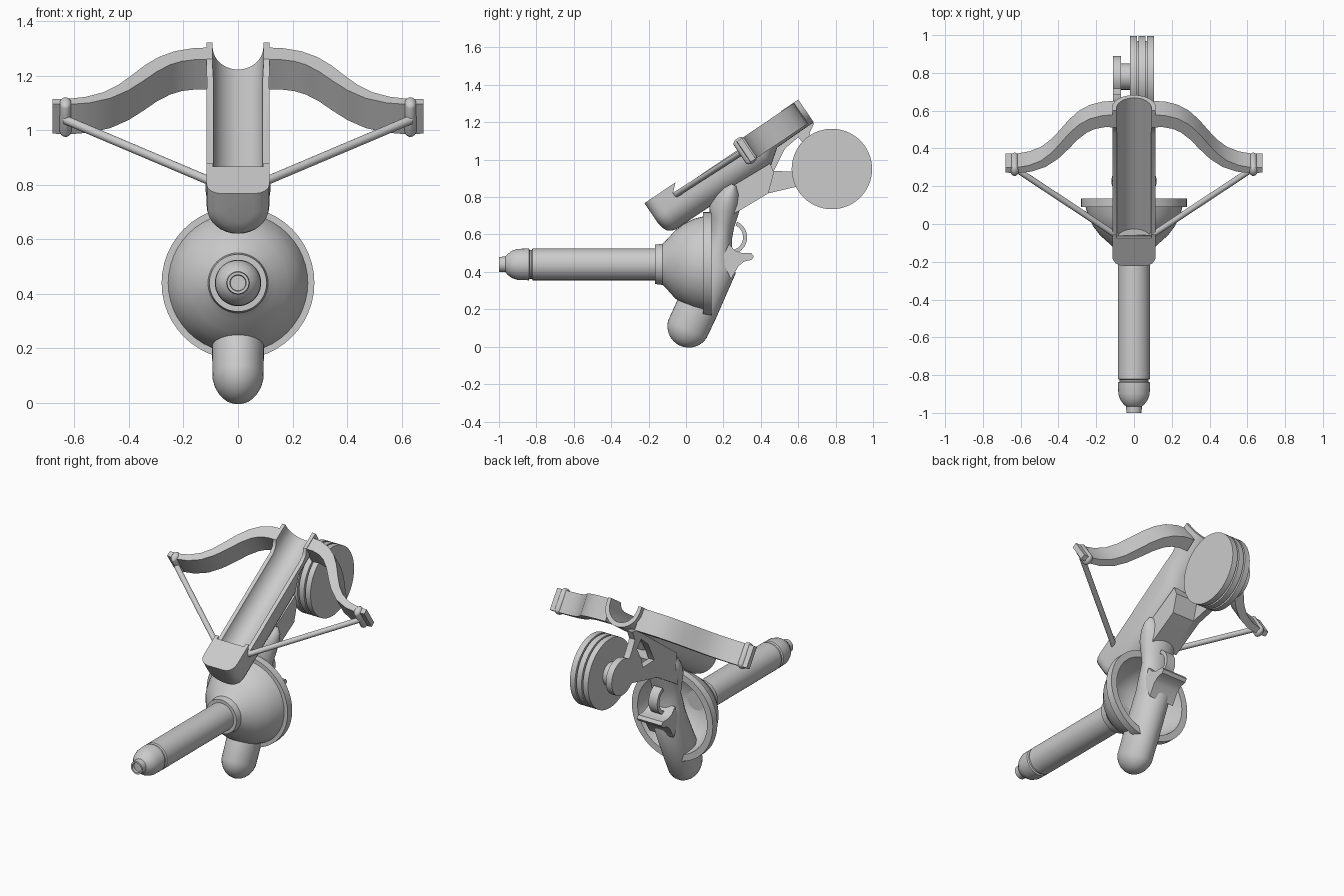
import bpy, bmesh, math
from mathutils import Matrix, Vector

if "Cube" in bpy.data.objects:
    bpy.data.objects.remove(bpy.data.objects["Cube"])

grey = bpy.data.materials.new("plain_grey")
grey.use_nodes = True
COLOUR = (0.6, 0.6, 0.6, 1)
grey.diffuse_color = COLOUR
grey.node_tree.nodes["Principled BSDF"].inputs["Base Color"].default_value = COLOUR

TILT = Matrix.Rotation(math.radians(34), 4, 'X')      # stock frame: x, along, up
GRIP = Matrix.Translation((0, 0.015, 0.11)) @ Matrix.Rotation(math.radians(-25), 4, 'X')


def finish(name, bm, matrix=Matrix(), cutters=()):
    """Turn a bmesh into a shaded object, cutting it when asked."""
    bmesh.ops.recalc_face_normals(bm, faces=bm.faces)
    me = bpy.data.meshes.new(name)
    bm.to_mesh(me)
    bm.free()
    me.transform(matrix)
    me.materials.append(grey)
    ob = bpy.data.objects.new(name, me)
    bpy.context.collection.objects.link(ob)
    bpy.ops.object.select_all(action='DESELECT')
    ob.select_set(True)
    bpy.context.view_layer.objects.active = ob
    for cutter in cutters:
        mod = ob.modifiers.new("cut", 'BOOLEAN')
        mod.operation, mod.object, mod.solver = 'DIFFERENCE', cutter, 'EXACT'
        bpy.ops.object.modifier_apply(modifier=mod.name)
        cutter.hide_render = True
        cutter.hide_set(True)
    bpy.ops.object.shade_smooth_by_angle(angle=math.radians(35))
    return ob


def loft(name, rings, matrix=Matrix(), cutters=(), closed=False):
    """Skin a list of equal rings of points."""
    bm = bmesh.new()
    loops = [[bm.verts.new(p) for p in ring] for ring in rings]
    n = len(loops[0])
    pairs = list(zip(loops, loops[1:])) + ([(loops[-1], loops[0])] if closed else [])
    for a, b in pairs:
        for i in range(n):
            j = (i + 1) % n
            bm.faces.new((a[i], a[j], b[j], b[i]))
    if not closed:
        bm.faces.new(loops[0])
        bm.faces.new(loops[-1])
    return finish(name, bm, matrix, cutters)


def slab(name, outline, x0, x1, matrix=Matrix(), cutters=()):
    """Side outline in y, z given thickness along x."""
    return loft(name, [[(x, y, z) for y, z in outline] for x in (x0, x1)], matrix, cutters)


def lathe_y(name, profile, z, closed=False, seg=48):
    """Turn (y, radius) pairs about a line along y at height z."""
    angles = [math.tau * i / seg for i in range(seg)]
    return loft(name, [[(r * math.cos(a), y, z + r * math.sin(a)) for a in angles]
                       for y, r in profile], closed=closed)


def rod(name, a, b, radius, matrix=Matrix(), seg=24):
    a, b = Vector(a), Vector(b)
    bm = bmesh.new()
    turn = (b - a).to_track_quat('Z', 'Y').to_matrix().to_4x4()
    bmesh.ops.create_cone(bm, cap_ends=True, segments=seg, radius1=radius, radius2=radius,
                          depth=(b - a).length, matrix=Matrix.Translation((a + b) / 2) @ turn)
    return finish(name, bm, matrix)


def circle(y, z, r, start=0, end=360, steps=40):
    span = [math.radians(start + (end - start) * i / steps) for i in range(steps + 1)]
    return [(y + r * math.cos(a), z + r * math.sin(a)) for a in span]


# Front barrel with a stepped nose
lathe_y("barrel", [(-0.1, 0.085), (-0.82, 0.085), (-0.825, 0.077), (-0.835, 0.077), (-0.84, 0.085),
                   (-0.9, 0.083), (-0.93, 0.073), (-0.955, 0.055), (-0.965, 0.042),
                   (-1.0, 0.04), (-1.0, 0.03), (-0.985, 0.028)], 0.44)

# Hollow hand guard: collar, bowl and flat rim
lathe_y("guard_bowl", [(-0.165, 0.06), (-0.165, 0.105), (-0.125, 0.11), (-0.1, 0.135), (-0.06, 0.18),
                       (-0.01, 0.218), (0.04, 0.243), (0.09, 0.256), (0.09, 0.28), (0.135, 0.28),
                       (0.135, 0.24), (0.04, 0.222), (-0.03, 0.185), (-0.08, 0.13), (-0.1, 0.06)],
        0.44, closed=True)

# Grip: rounded pommel, swell, waist and head
sections = [(-0.115 * math.cos(a), 0, 0.115 * math.sin(a), 0.095 * math.sin(a))
            for a in [math.radians(d) for d in (6, 20, 35, 50, 65, 80)]]
sections += [(0.1, 0, 0.114, 0.095), (0.36, 0, 0.108, 0.095), (0.44, -0.03, 0.08, 0.092),
             (0.52, -0.05, 0.062, 0.09), (0.58, -0.075, 0.072, 0.098), (0.64, -0.093, 0.083, 0.112),
             (0.7, -0.098, 0.078, 0.12), (0.75, -0.1, 0.06, 0.118), (0.785, -0.1, 0.025, 0.1)]
turns = [math.tau * i / 32 for i in range(32)]
loft("grip", [[(rx * math.cos(a), d + rd * math.sin(a), t) for a in turns]
              for t, d, rd, rx in sections], GRIP)

# Thumb rest lip behind the grip and the trigger strap above it
slab("thumb_rest", [(0.19, 0.47), (0.23, 0.55), (0.26, 0.515), (0.3, 0.5), (0.35, 0.5), (0.363, 0.482),
                    (0.35, 0.464), (0.31, 0.455), (0.28, 0.43), (0.24, 0.36)], -0.085, 0.085)
slab("trigger_strap", circle(0.235, 0.585, 0.092, 65, -75, 16) + circle(0.235, 0.585, 0.07, -75, 65, 16),
     -0.03, 0.03)

# Cutters: round-bottomed arrow channel and the lowered side rails
channel = slab("channel_cutter", [(0.39, 0.74), (0.455, 0.77), (0.52, 0.9), (0.39, 0.9)], 0, 0.001)
bpy.data.objects.remove(channel)
arc = [(0.093 * math.cos(a), 0.74 + 0.1 * math.sin(a))
       for a in [math.pi + math.pi * i / 24 for i in range(25)]]
trough = [(-0.093, 0.95)] + arc + [(0.093, 0.95)]
channel = loft("channel_cutter", [[(x, u + 0.7 * max(0, min(n, 0.78) - 0.71) * (u < 1), n) for x, n in trough]
                                  for u in (0.4, 1.4)], TILT)
rails = slab("rail_cutter", [(0.4, 0.718), (1.06, 0.718), (1.1, 0.73), (1.13, 0.762), (1.13, 0.9), (0.46, 0.9),
                             (0.45, 0.765)], -0.3, 0.3, TILT)


def u_section(u, half, bottom, top=0.76, steps=16):
    """Upright sides over a rounded belly."""
    mid = min(bottom + half, top - 0.01)
    belly = [(half * math.cos(a), u, mid + (mid - bottom) * math.sin(a))
             for a in [math.pi + math.pi * i / steps for i in range(steps + 1)]]
    return [(-half, u, top)] + belly + [(half, u, top)]


# Stock with its blunt rounded nose
loft("stock", [u_section(*s) for s in ((0.245, 0.055, 0.63), (0.25, 0.08, 0.6), (0.262, 0.098, 0.573),
                                       (0.285, 0.112, 0.556), (0.31, 0.115, 0.55), (0.92, 0.115, 0.55),
                                       (1.0, 0.115, 0.61), (1.237, 0.115, 0.613))],
     TILT, (channel, rails))

# Bow limbs: tapered band swept sideways in the stock frame
half_path = [(0.1, 1.168), (0.16, 1.166), (0.22, 1.15), (0.27, 1.12), (0.32, 1.07), (0.37, 1.005),
             (0.42, 0.945), (0.48, 0.895), (0.55, 0.865), (0.62, 0.853), (0.68, 0.855)]
for side, label in ((1, "left"), (-1, "right")):
    rings = []
    for i, (x, u) in enumerate(half_path):
        before, after = half_path[max(i - 1, 0)], half_path[min(i + 1, len(half_path) - 1)]
        along = Vector((after[0] - before[0], after[1] - before[1])).normalized()
        thick = 0.04 - 0.024 * i / (len(half_path) - 1)
        ox, ou = -along.y * thick, along.x * thick
        rings.append([(side * (x + s * ox), u + s * ou, n)
                      for s, n in ((-1, 0.625), (1, 0.625), (1, 0.757), (-1, 0.757))])
    loft(label + "_bow_limb", rings, TILT)

    # Rounded binding at the limb tip
    bm = bmesh.new()
    bmesh.ops.create_uvsphere(bm, u_segments=20, v_segments=12, radius=0.023)
    for v in bm.verts:
        v.co.z += 0.055 if v.co.z > 0 else -0.055
        v.co.y *= 1.5
    finish(label + "_tip_binding", bm, TILT @ Matrix.Translation((side * 0.632, 0.848, 0.692)))

    # Bowstring half
    rod(label + "_string", (side * 0.632, 0.825, 0.695), (side * 0.09, 0.4, 0.705), 0.016, TILT)

# Reel bracket: a side plate with a window, and its neck under the stock
window = slab("window_cutter", [(0.47, 0.94), (0.58, 0.935), (0.6, 1.0), (0.64, 1.07), (0.6, 1.12), (0.53, 1.06)],
              -0.3, 0.3)
slab("reel_bracket", [(0.24, 0.7), (0.29, 0.73), (0.44, 0.82), (0.59, 0.855), (0.69, 0.88)]
     + circle(0.78, 0.95, 0.11, -125, 125, 30)
     + [(0.69, 1.08), (0.66, 1.14), (0.685, 1.195), (0.64, 1.19), (0.25, 0.9)], -0.11, -0.07, cutters=(window,))
slab("bracket_neck", [(0.22, 0.69), (0.29, 0.73), (0.44, 0.82), (0.47, 0.93), (0.45, 0.98), (0.2, 0.83)],
     -0.09, 0.08)

# Reel: three flanges on a core and an axle
for i in range(3):
    x = -0.02 + i * 0.045
    rod("reel_flange_%d" % (i + 1), (x, 0.78, 0.95), (x + 0.035, 0.78, 0.95), 0.215, seg=56)
rod("reel_core", (-0.01, 0.78, 0.95), (0.1, 0.78, 0.95), 0.19, seg=48)
rod("reel_axle", (-0.09, 0.78, 0.95), (0, 0.78, 0.95), 0.07)
